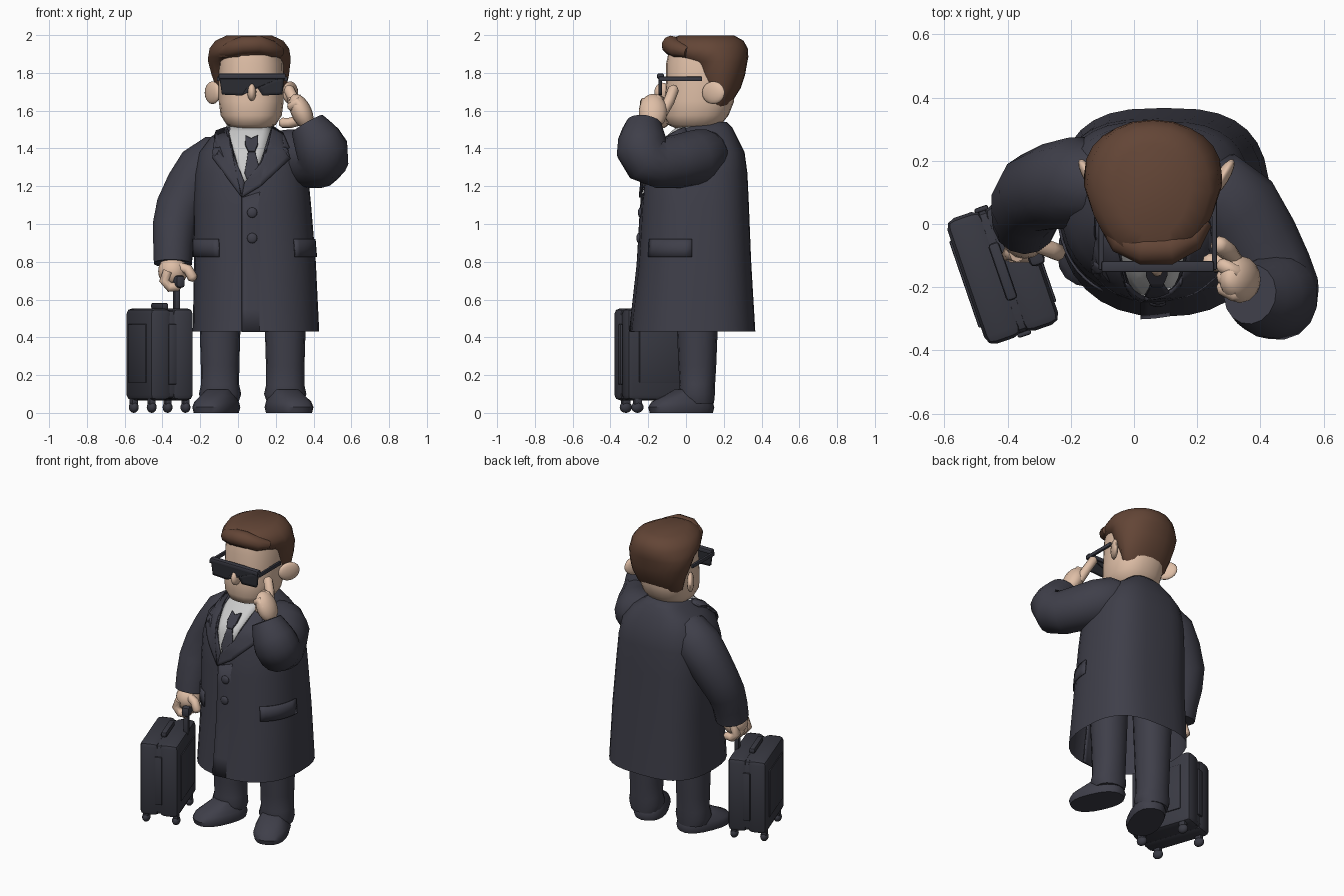
import bpy, bmesh, math
from mathutils import Vector, Matrix, Quaternion

if "Cube" in bpy.data.objects:
    bpy.data.objects.remove(bpy.data.objects["Cube"])

def material(name, r, g, b):
    m = bpy.data.materials.new(name)
    m.diffuse_color = (r, g, b, 1)
    m.use_nodes = True
    m.node_tree.nodes["Principled BSDF"].inputs["Base Color"].default_value = m.diffuse_color
    return m

CLOTH = material("dark cloth", .049, .049, .067)
GEAR = material("dark luggage", .041, .042, .056)
LENS = material("black lens", .024, .025, .032)
SKIN = material("skin", .74, .52, .385)
HAIR = material("brown hair", .125, .06, .037)
SHIRT = material("light shirt", .6, .6, .6)

def finish(name, bm, mat, thick=0, matrix=None, angle=40):
    if matrix:
        bm.transform(matrix)
    bmesh.ops.recalc_face_normals(bm, faces=bm.faces)
    me = bpy.data.meshes.new(name)
    bm.to_mesh(me)
    bm.free()
    me.materials.append(mat)
    me.shade_smooth()
    me.set_sharp_from_angle(angle=math.radians(angle))
    ob = bpy.data.objects.new(name, me)
    bpy.context.collection.objects.link(ob)
    if thick:
        s = ob.modifiers.new("thickness", 'SOLIDIFY')
        s.thickness, s.offset = thick, 0
    return ob

def sup(t, p):
    c, s = math.cos(t), math.sin(t)
    return math.copysign(abs(c) ** (2 / p), c), math.copysign(abs(s) ** (2 / p), s)

def skin_rings(bm, rings, bottom=True, top=True):
    vs = [[bm.verts.new(c) for c in r] for r in rings]
    n = len(vs[0])
    for a, b in zip(vs, vs[1:]):
        for i in range(n):
            bm.faces.new((a[i], a[(i + 1) % n], b[(i + 1) % n], b[i]))
    if bottom:
        bm.faces.new(vs[0][::-1])
    if top:
        bm.faces.new(vs[-1])

def loft(name, rings, mat, p=2.3, n=24, bottom=True, matrix=None, angle=45, back=None, taper=0):
    """Stack of horizontal rings (cx, cy, z, rx, ry); taper narrows the front."""
    bm = bmesh.new()
    u = [sup(2 * math.pi * i / n, p if i > n / 2 else back or p) for i in range(n)]
    pts = [[(cx + rx * c * (1 + taper * min(s, 0)), cy + ry * s, z) for c, s in u]
           for cx, cy, z, rx, ry in rings]
    skin_rings(bm, pts, bottom)
    return finish(name, bm, mat, matrix=matrix, angle=angle)

def tube(name, path, mat, n=14, angle=50):
    """Round limb along points (x, y, z, radius)."""
    bm = bmesh.new()
    P = [Vector(q[:3]) for q in path]
    prev, rot, rings = Vector((0, 0, 1)), Quaternion(), []
    for i, c in enumerate(P):
        tan = (P[min(i + 1, len(P) - 1)] - P[max(i - 1, 0)]).normalized()
        rot = prev.rotation_difference(tan) @ rot
        prev = tan
        r = path[i][3]
        rings.append([c + rot @ Vector((r * math.cos(2 * math.pi * k / n), r * math.sin(2 * math.pi * k / n), 0))
                      for k in range(n)])
    skin_rings(bm, rings)
    return finish(name, bm, mat, angle=angle)

def finger(name, path, r):
    a, b = Vector(path[-2]), Vector(path[-1])
    tip = tuple(b + (b - a).normalized() * r * .6)
    return tube(name, [(*q, r) for q in path] + [(*tip, r * .5)], SKIN, 8, 70)

def ball(name, c, r, mat, rot=0, axis='Z', matrix=None):
    bm = bmesh.new()
    bmesh.ops.create_uvsphere(bm, u_segments=16, v_segments=10, radius=1)
    m = Matrix.Translation(c) @ Matrix.Rotation(math.radians(rot), 4, axis) @ Matrix.Diagonal((*r, 1))
    return finish(name, bm, mat, matrix=matrix @ m if matrix else m, angle=60)

def box(name, c, s, mat, bevel=.006, matrix=None, seg=2):
    bm = bmesh.new()
    bmesh.ops.create_cube(bm, size=1, matrix=Matrix.Translation(c) @ Matrix.Diagonal((*s, 1)))
    bmesh.ops.bevel(bm, geom=bm.edges[:], offset=bevel, segments=seg, affect='EDGES', profile=.5)
    return finish(name, bm, mat, matrix=matrix)

def plate(name, pts, mat, yfun, thick):
    """Outline in x, z laid on the surface y = yfun(x, z)."""
    bm = bmesh.new()
    bm.faces.new([bm.verts.new((x, 0, z)) for x, z in pts])
    bmesh.ops.triangulate(bm, faces=bm.faces[:])
    bmesh.ops.subdivide_edges(bm, edges=bm.edges[:], cuts=5, use_grid_fill=True)
    for v in bm.verts:
        v.co.y = yfun(v.co.x, v.co.z)
    return finish(name, bm, mat, thick)

# Coat body, open at the hem
COAT = [(.095, .037, .43, .335, .33), (.09, .047, .8, .322, .298), (.075, .05, 1.1, .312, .283),
        (.07, .055, 1.27, .30, .27), (.068, .065, 1.38, .275, .245), (.065, .085, 1.46, .21, .185),
        (.065, .10, 1.51, .135, .145), (.065, .105, 1.54, .10, .11)]
loft("coat", COAT, CLOTH, n=32, bottom=False, back=2.9)

def coat_at(z):
    for a, b in zip(COAT, COAT[1:]):
        if z <= b[2]:
            f = (z - a[2]) / (b[2] - a[2])
            return [u + (v - u) * f for u, v in zip(a, b)]
    return COAT[-1]

def front(off):
    def y(x, z):
        cx, cy, _, rx, ry = coat_at(z)
        d = min(.98, abs(x - cx) / rx)
        return cy - ry * (1 - d ** 2.3) ** (1 / 2.3) - off
    return y

# Shirt, tie, lapels and front overlap
plate("shirt_front", [(-.06, 1.52), (.18, 1.52), (.12, 1.33), (.03, 1.2)], SHIRT, front(.006), .006)
plate("tie_knot", [(.04, 1.465), (.07, 1.45), (.105, 1.465), (.105, 1.42), (.09, 1.385), (.055, 1.385),
                   (.038, 1.42)], CLOTH, front(.02), .015)
plate("tie", [(.055, 1.39), (.09, 1.39), (.115, 1.29), (.06, 1.2), (.035, 1.27)], CLOTH, front(.013), .008)
plate("left_lapel", [(-.06, 1.51), (-.115, 1.49), (-.13, 1.40), (-.09, 1.40), (-.13, 1.345), (.02, 1.14),
                     (.035, 1.22), (-.03, 1.38)], CLOTH, front(.015), .014)
plate("right_lapel", [(.18, 1.51), (.235, 1.48), (.27, 1.40), (.23, 1.40), (.275, 1.345), (.12, 1.2),
                      (.02, 1.14), (.035, 1.22), (.12, 1.32), (.16, 1.42)], CLOTH, front(.015), .014)
fy = front(0)
plate("front_overlap", [(.02, .43), (.17, .43), (.15, 1.18), (.02, 1.14)], CLOTH,
      lambda x, z: fy(x, z) - .009 + .15 * (x - .02), .008)
for i, z in enumerate((1.06, .925)):
    ball(f"coat_button_{i}", (.075, front(.007)(.075, z), z), (.027, .012, .027), CLOTH)

# Pocket flaps wrap round the sides
for side, a0, a1 in (("right", -52, -2), ("left", -122, -177)):
    bm = bmesh.new()
    rows = []
    for z in (.825, .87, .92):
        cx, cy, _, rx, ry = coat_at(z)
        u = [sup(math.radians(a0 + (a1 - a0) * k / 8), 2.3) for k in range(9)]
        rows.append([bm.verts.new((cx + (rx + .005) * c, cy + (ry + .005) * s, z)) for c, s in u])
    for a, b in zip(rows, rows[1:]):
        for k in range(8):
            bm.faces.new((a[k], a[k + 1], b[k + 1], b[k]))
    finish(side + "_pocket_flap", bm, CLOTH, .008)

# Sleeves
tube("left_sleeve", [(-.02, .10, 1.40, .06), (-.10, .12, 1.365, .12), (-.18, .13, 1.285, .148),
                     (-.25, .12, 1.19, .138), (-.31, .10, 1.08, .128), (-.337, .06, .98, .118),
                     (-.343, .025, .88, .108), (-.345, .005, .79, .103)], CLOTH)
tube("right_sleeve", [(.17, .12, 1.40, .10), (.25, .10, 1.37, .14), (.32, .04, 1.345, .15),
                      (.385, -.06, 1.33, .14), (.43, -.15, 1.325, .135), (.452, -.21, 1.345, .135),
                      (.447, -.23, 1.39, .14), (.42, -.23, 1.44, .13), (.39, -.227, 1.49, .112),
                      (.367, -.222, 1.53, .095)], CLOTH, 16)

# Trouser legs and turned-out shoes
for side, x, sx, turn in (("left", -.095, -.115, -22), ("right", .25, .27, 24)):
    loft(side + "_leg", [(x, .06, .05, .095, .088), (x, .055, .10, .112, .098), (x, .06, .15, .101, .094),
                         (x, .06, .25, .102, .10), (x, .06, .45, .108, .108), (x, .06, .8, .12, .12)], CLOTH, 2.2, 16)
    m = Matrix.Translation((sx, -.025, 0)) @ Matrix.Rotation(math.radians(turn), 4, 'Z')
    loft(side + "_shoe", [(0, 0, 0, .10, .172), (0, 0, .03, .108, .18), (0, .005, .06, .10, .165),
                          (0, .03, .09, .085, .125), (0, .055, .125, .065, .085)], CLOTH, 2.4, 20, matrix=m)

# Head, neck, nose, ears
loft("neck", [(.068, .09, 1.44, .09, .09), (.068, .09, 1.56, .09, .09)], SKIN, 2, 16)
loft("shirt_collar", [(.068, .075, 1.46, .118, .13), (.068, .08, 1.525, .104, .112)], SHIRT, 2, 20)
loft("head", [(.07, .05, 1.505, .09, .10), (.07, .045, 1.525, .13, .14), (.07, .055, 1.575, .162, .17),
              (.07, .07, 1.65, .172, .185), (.07, .075, 1.75, .172, .18), (.07, .085, 1.85, .17, .19),
              (.07, .09, 1.92, .155, .18)], SKIN, 2.4, taper=.06)
ball("nose", (.073, -.125, 1.70), (.024, .042, .048), SKIN)
for side, x, a in (("left", -.135, 32), ("right", .277, -32)):
    ball(side + "_ear", (x, .145, 1.695), (.022, .07, .06), SKIN, a)

# Hair: cap, back of the head and swept-up front
loft("hair", [(.07, .155, 1.575, .095, .045), (.07, .165, 1.64, .16, .075), (.07, .175, 1.72, .185, .115),
              (.065, .165, 1.79, .205, .148), (.06, .155, 1.86, .218, .17), (.06, .12, 1.885, .218, .21),
              (.06, .105, 1.93, .21, .222), (.06, .10, 1.97, .18, .205), (.06, .11, 1.998, .12, .145)],
     HAIR, 2.6, back=2.2, taper=.25)
tube("hair_quiff", [(-.08, .0, 1.91, .03), (-.04, -.05, 1.925, .045), (.03, -.08, 1.945, .05),
                    (.11, -.08, 1.948, .05), (.18, -.045, 1.925, .045), (.22, .01, 1.91, .03)], HAIR, 10)

# Dark glasses
plate("lens", [(-.10, 1.785), (.245, 1.785), (.235, 1.685), (.13, 1.68), (.10, 1.725), (.048, 1.725),
               (.02, 1.68), (-.085, 1.685)], LENS, lambda x, z: -.137, .018)
box("glasses_brow", (.075, -.135, 1.782), (.355, .035, .028), GEAR)
for side, x in (("left", -.104), ("right", .254)):
    box(side + "_glasses_arm", (x, -.03, 1.768), (.016, .23, .024), GEAR, .004)

# Raised hand touching the glasses
ball("right_palm", (.335, -.175, 1.595), (.055, .075, .10), SKIN, -25, 'Y')
finger("right_index", [(.325, -.13, 1.58), (.30, -.09, 1.65), (.268, -.065, 1.715)], .029)
finger("right_thumb", [(.33, -.16, 1.55), (.275, -.125, 1.535), (.235, -.12, 1.535)], .028)
for i in range(3):
    y = -.15 - .035 * i
    finger(f"right_finger_{i}", [(.34, y, 1.61), (.315, y, 1.665 - .01 * i), (.28, y + .02, 1.65 - .015 * i)], .025)

# Lowered hand on the case grip
ball("left_palm", (-.345, -.03, .75), (.078, .08, .08), SKIN)
for i in range(4):
    y = -.095 + .04 * i
    finger(f"left_finger_{i}", [(-.37, y, .75), (-.392, y, .70), (-.36, y, .665), (-.32, y, .67)], .026)
finger("left_thumb", [(-.32, -.06, .775), (-.265, -.08, .76), (-.24, -.09, .715)], .028)

# Suitcase, built along its own axes then turned
M = Matrix.Translation((-.415, -.15, 0)) @ Matrix.Rotation(math.radians(19), 4, 'Z') @ Matrix.Diagonal((1.14, 1.12, 1, 1))
box("case_core", (0, 0, .31), (.10, .36, .47), GEAR, .03, M)
for s in (-1, 1):
    box("case_shell", (s * .055, 0, .31), (.106, .375, .487), GEAR, .028, M)
    box("case_side_panel", (s * .108, 0, .315), (.012, .26, .31), GEAR, .005, M)
    box("case_end_strap", (0, s * .186, .31), (.04, .014, .32), GEAR, .006, M)
    for t in (-1, 1):
        ball("wheel", (s * .083, t * .13, .03), (.022, .03, .03), GEAR, matrix=M)
        box("wheel_fork", (s * .083, t * .13, .06), (.03, .04, .04), GEAR, .006, M)
box("top_handle", (0, 0, .565), (.032, .17, .035), GEAR, .01, M)
box("pull_rod", (.094, .033, .60), (.026, .035, .2), GEAR, .005, M)
box("pull_grip", (.10, .033, .695), (.045, .10, .065), GEAR, .015, M)
